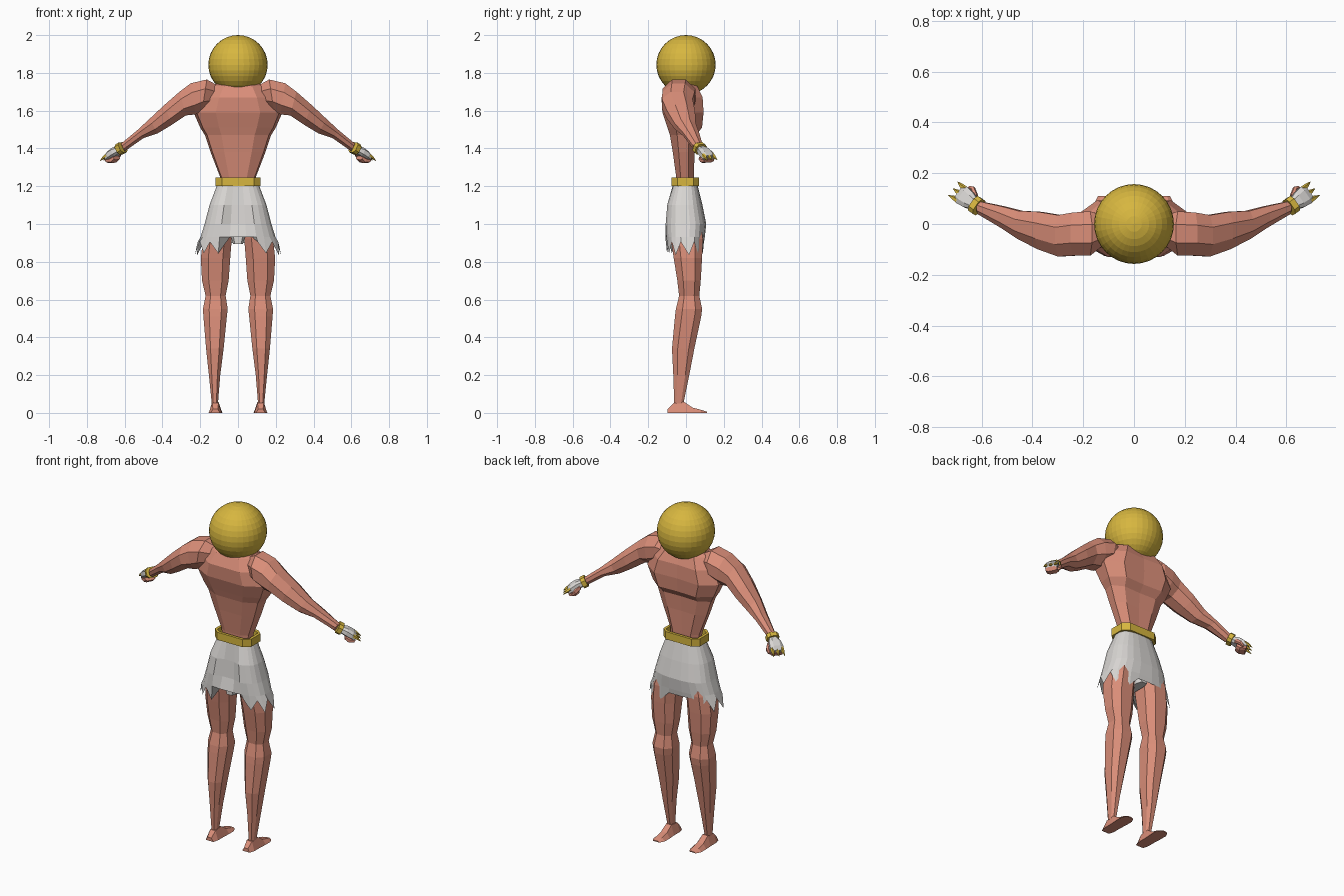
import bpy, bmesh, math
from mathutils import Vector as V


def material(name, rgb):
    m = bpy.data.materials.new(name)
    m.diffuse_color = (*rgb, 1)
    return m


SKIN = material("skin", (0.70, 0.27, 0.19))
GOLD = material("gold", (0.68, 0.47, 0.05))
CLOTH = material("white cloth", (0.69, 0.67, 0.65))


def finish(name, bm, mat, mirror=False):
    bmesh.ops.recalc_face_normals(bm, faces=bm.faces)
    me = bpy.data.meshes.new(name)
    bm.to_mesh(me)
    bm.free()
    me.materials.append(mat)
    ob = bpy.data.objects.new(name, me)
    bpy.context.collection.objects.link(ob)
    if mirror:
        ob.modifiers.new("mirror", "MIRROR").use_mirror_merge = False
    return ob


def loft(name, rings, mat, mirror=False, caps=True, loop=False):
    """Skin a list of equal-length point rings."""
    bm = bmesh.new()
    vs = [[bm.verts.new(p) for p in r] for r in rings]
    n = len(vs[0])
    pairs = list(zip(vs, vs[1:])) + ([(vs[-1], vs[0])] if loop else [])
    for a, b in pairs:
        for i in range(n):
            j = (i + 1) % n
            bm.faces.new((a[i], a[j], b[j], b[i]))
    if caps and not loop:
        bm.faces.new(vs[0])
        bm.faces.new(vs[-1])
    return finish(name, bm, mat, mirror)


def ring(c, u, v, n=8, power=1.0):
    """Ellipse (power 1) or boxier loop (power below 1) around c."""
    out = []
    for i in range(n):
        a = 2 * math.pi * (i + 0.5) / n
        cs, sn = math.cos(a), math.sin(a)
        out.append(V(c) + V(u) * math.copysign(abs(cs) ** power, cs)
                   + V(v) * math.copysign(abs(sn) ** power, sn))
    return out


def flat_ring(z, x0, x1, y0, y1, n=8, power=0.8):
    return ring(((x0 + x1) / 2, (y0 + y1) / 2, z), ((x1 - x0) / 2, 0, 0),
                (0, (y1 - y0) / 2, 0), n, power)


# Head: plain faceted ball
bm = bmesh.new()
bmesh.ops.create_uvsphere(bm, u_segments=32, v_segments=16, radius=0.157)
bmesh.ops.translate(bm, verts=bm.verts, vec=(0, 0, 1.843))
finish("head", bm, GOLD)


# Torso: wide flat back, chest jutting over a narrow belly
def torso_ring(z, w, b, f):
    half = [(0.5 * w, b), (0.93 * w, b * 0.55), (w, f * 0.3), (0.62 * w, f)]
    pts = [(0, b)] + half + [(0, f * 0.93)] + [(-x, y) for x, y in reversed(half)]
    return [V((x, y, z)) for x, y in pts]


loft("torso", [torso_ring(*r) for r in (
    (1.19, 0.088, -0.05, 0.04), (1.25, 0.095, -0.052, 0.042), (1.38, 0.145, -0.07, 0.045),
    (1.47, 0.175, -0.085, 0.052), (1.51, 0.2, -0.098, 0.085),
    (1.59, 0.235, -0.125, 0.093), (1.67, 0.20, -0.13, 0.088),
    (1.73, 0.15, -0.10, 0.06), (1.76, 0.07, -0.05, 0.04))], SKIN)

# Arms: upper edge x,z / lower edge x,z / y range
ARM = ((0.11, 1.735, 0.13, 1.62, -0.08, 0.03), (0.165, 1.765, 0.19, 1.60, -0.125, 0.05),
       (0.25, 1.745, 0.225, 1.58, -0.125, 0.045), (0.31, 1.70, 0.275, 1.575, -0.128, 0.035),
       (0.39, 1.63, 0.35, 1.525, -0.10, 0.048), (0.47, 1.555, 0.425, 1.48, -0.06, 0.052),
       (0.535, 1.495, 0.50, 1.455, -0.015, 0.07), (0.62, 1.425, 0.60, 1.385, 0.038, 0.09))
loft("arm", [ring(((a + c) / 2, (y0 + y1) / 2, (b + d) / 2),
                  ((a - c) / 1.85, 0, (b - d) / 1.85), (0, (y1 - y0) / 1.85, 0))
             for a, b, c, d, y0, y1 in ARM], SKIN, True)

# Hand frame: D along the hand, W across it, U out of its back
D = V((0.72, 0.52, -0.46)).normalized()
W = V((0.55, -0.83, -0.05))
W = (W - D * W.dot(D)).normalized()
U = W.cross(D).normalized()
U = U if U.z > 0 else -U
WRIST = V((0.612, 0.067, 1.405))


def hand_point(d, w=0.0, u=0.0):
    return WRIST + D * d + W * w + U * u


def hand_loft(name, rows, mat, n=8, power=0.7):
    loft(name, [ring(hand_point(d, w, u), W * hw, U * hu, n, power)
                for d, w, u, hw, hu in rows], mat, True)


hand_loft("wrist_band", [(-0.003, 0, 0, 0.036, 0.031), (0.023, 0, 0, 0.036, 0.031)], GOLD)
hand_loft("glove", [(0.02, 0, 0, 0.024, 0.02), (0.05, 0, 0.002, 0.036, 0.024),
                    (0.085, 0, 0, 0.04, 0.022), (0.108, 0, -0.006, 0.036, 0.016)], CLOTH)
hand_loft("curled_fingers", [(0.06, 0, -0.03, 0.03, 0.012), (0.085, 0, -0.032, 0.034, 0.016),
                             (0.113, 0, -0.02, 0.034, 0.012)], SKIN)
hand_loft("thumb", [(0.04, -0.025, -0.01, 0.012, 0.012), (0.075, -0.042, -0.018, 0.012, 0.012),
                    (0.098, -0.038, -0.026, 0.007, 0.007)], SKIN, 6)
for i, w in enumerate((-0.028, 0.0, 0.028)):
    hand_loft(f"claw_{i + 1}", [(0.09, w, 0.004, 0.011, 0.011), (0.112, w, 0.002, 0.01, 0.009),
                                (0.142, w * 1.15, -0.004, 0.001, 0.001)], GOLD, 5, 1)

# Legs: z / x range / y range
LEG = ((1.05, 0.02, 0.14, -0.075, 0.075), (0.92, 0.028, 0.19, -0.085, 0.095),
       (0.82, 0.036, 0.202, -0.07, 0.09), (0.70, 0.045, 0.195, -0.05, 0.082),
       (0.62, 0.062, 0.175, -0.04, 0.074), (0.55, 0.05, 0.19, -0.058, 0.09),
       (0.51, 0.055, 0.187, -0.063, 0.085), (0.34, 0.073, 0.172, -0.078, 0.048),
       (0.2, 0.092, 0.156, -0.07, 0.02), (0.05, 0.105, 0.14, -0.064, -0.012))
loft("leg", [flat_ring(*r) for r in LEG], SKIN, True)

# Feet: lofted from heel to toe; y / half width / height
loft("foot", [[V((0.12 + s * w * k, y, z)) for s, k, z in
               ((-1, 1, 0), (1, 1, 0), (1, 0.5, h), (-1, 0.5, h))]
              for y, w, h in ((-0.097, 0.025, 0.02), (-0.065, 0.034, 0.052), (-0.01, 0.034, 0.058),
                              (0.035, 0.037, 0.028), (0.08, 0.037, 0.016), (0.11, 0.022, 0.006))],
     SKIN, True)

# Shorts: flaring cloth with a ragged hem, higher at the middle
N = 24
rows = [flat_ring(z, -w, w, y0, y1, N, 0.75) for z, w, y0, y1 in (
    (1.205, 0.112, -0.07, 0.062), (1.10, 0.152, -0.105, 0.088),
    (1.0, 0.178, -0.114, 0.108), (0.93, 0.2, -0.11, 0.10))]
hem = flat_ring(0.87, -0.215, 0.215, -0.106, 0.095, N, 0.75)
for i, p in enumerate(hem):
    p.z = 0.905 if i % 2 else 0.845
    if abs(p.x) < 0.07:                       # raised centre, front and back
        p.z = 0.90 if p.y > 0 else 0.955
        if p.y < 0:
            p.y += 0.02
    elif abs(p.x) > 0.2 and i % 2 == 0:       # long tatters at the hips
        p.x *= 1.07
        p.z = 0.835
for r in rows[1:3]:                           # shallow pleat down the back
    for p in r:
        if p.y < 0 and abs(p.x) < 0.04:
            p.y += 0.022
loft("shorts", rows + [hem], CLOTH, caps=False)
loft("crotch", [flat_ring(z, -w, w, -0.085, 0.09, 8, 0.5)
                for z, w in ((1.02, 0.06), (0.97, 0.05), (0.895, 0.028))], CLOTH)


# Belt: hollow band with cut corners
def belt_ring(z, s):
    half = ((0.12 - s, -0.045), (0.12 - s, 0.04), (0.085 - s / 2, 0.07 - s), (-0.085 + s / 2, 0.07 - s),
            (-0.12 + s, 0.04), (-0.12 + s, -0.045), (-0.085 + s / 2, -0.078 + s), (0.085 - s / 2, -0.078 + s))
    return [V((x, y, z)) for x, y in half]


loft("belt", [belt_ring(1.2, 0), belt_ring(1.245, 0), belt_ring(1.245, 0.016),
              belt_ring(1.2, 0.016)], GOLD, loop=True)
